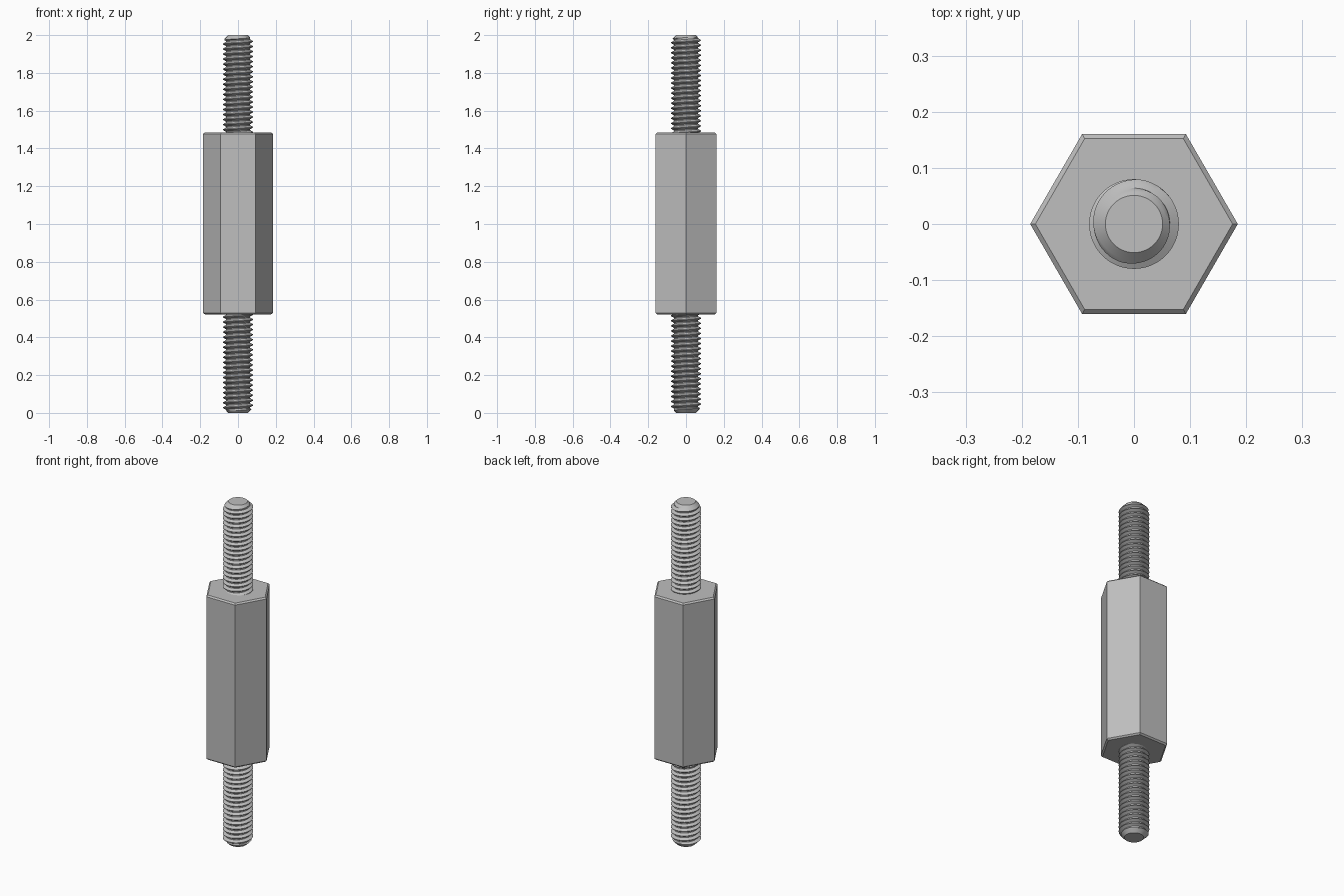
import bpy, bmesh, math
from math import cos, sin, pi

cube = bpy.data.objects.get("Cube")
if cube:
    bpy.data.objects.remove(cube)

HEX_BOTTOM, HEX_TOP, HEX_RADIUS = 0.522, 1.485, 0.185
MAJOR, MINOR, TIP, PITCH = 0.08, 0.064, 0.051, 0.0267
SEGMENTS = 48
# Thread outline over one pitch: (fraction of pitch, fraction of tooth height)
OUTLINE = [(0, 0), (0.2, 0), (0.37, 0.5), (0.54, 1), (0.66, 1), (0.83, 0.5)]

steel = bpy.data.materials.new("Steel grey")
steel.use_nodes = True
GREY = (0.52, 0.52, 0.52, 1)
steel.diffuse_color = GREY
steel.node_tree.nodes["Principled BSDF"].inputs["Base Color"].default_value = GREY


def add_object(name, bm, smooth_angle=None):
    bmesh.ops.recalc_face_normals(bm, faces=bm.faces)
    mesh = bpy.data.meshes.new(name)
    bm.to_mesh(mesh)
    bm.free()
    mesh.materials.append(steel)
    obj = bpy.data.objects.new(name, mesh)
    bpy.context.collection.objects.link(obj)
    if smooth_angle:
        bpy.ops.object.select_all(action='DESELECT')
        obj.select_set(True)
        bpy.context.view_layer.objects.active = obj
        bpy.ops.object.shade_smooth_by_angle(angle=smooth_angle)
    return obj


def hex_body():
    """Hexagonal bar with its end rims chamfered."""
    bm = bmesh.new()
    base = bm.faces.new([bm.verts.new((HEX_RADIUS * cos(i * pi / 3),
                                       HEX_RADIUS * sin(i * pi / 3), HEX_BOTTOM))
                         for i in range(6)])
    top = bmesh.ops.extrude_face_region(bm, geom=[base], use_keep_orig=True)["geom"]
    bmesh.ops.translate(bm, vec=(0, 0, HEX_TOP - HEX_BOTTOM),
                        verts=[g for g in top if isinstance(g, bmesh.types.BMVert)])
    rims = [e for e in bm.edges if abs(e.verts[0].co.z - e.verts[1].co.z) < 0.01]
    bmesh.ops.bevel(bm, geom=rims, offset=0.008, segments=1, affect='EDGES')
    add_object("hex_body", bm)


def threaded_stud(name, length, flipped):
    """Helical thread swept as one sheet, trimmed by the conical tip."""
    bm = bmesh.new()
    root = -0.015                       # hidden end inside the hex body
    turns = math.ceil((length - root) / PITCH) + 2
    rows = [(t + f, h) for t in range(-1, turns) for f, h in OUTLINE]

    def column(i):
        verts = []
        for turn, height in rows:
            z = root + PITCH * (turn + i / SEGMENTS)
            z = min(max(z, root), length)
            r = min(MINOR + (MAJOR - MINOR) * height, TIP + (length - z))
            if z == root:
                r = MINOR
            a = 2 * pi * i / SEGMENTS
            verts.append(bm.verts.new((r * cos(a), r * sin(a), z)))
        return verts

    columns = [column(i) for i in range(SEGMENTS + 1)]
    for a, b in zip(columns, columns[1:]):
        for j in range(len(rows) - 1):
            bm.faces.new((a[j], b[j], b[j + 1], a[j + 1]))
    bmesh.ops.remove_doubles(bm, verts=bm.verts, dist=0.00005)
    bmesh.ops.dissolve_degenerate(bm, edges=bm.edges, dist=0.00005)
    # Flat discs closing both ends
    bmesh.ops.holes_fill(bm, edges=[e for e in bm.edges if e.is_boundary], sides=0)
    stud = add_object(name, bm, math.radians(30))
    stud.location.z = HEX_BOTTOM if flipped else HEX_TOP
    stud.rotation_euler.x = pi if flipped else 0


hex_body()
threaded_stud("top_stud", 2 - HEX_TOP, False)
threaded_stud("bottom_stud", HEX_BOTTOM, True)
